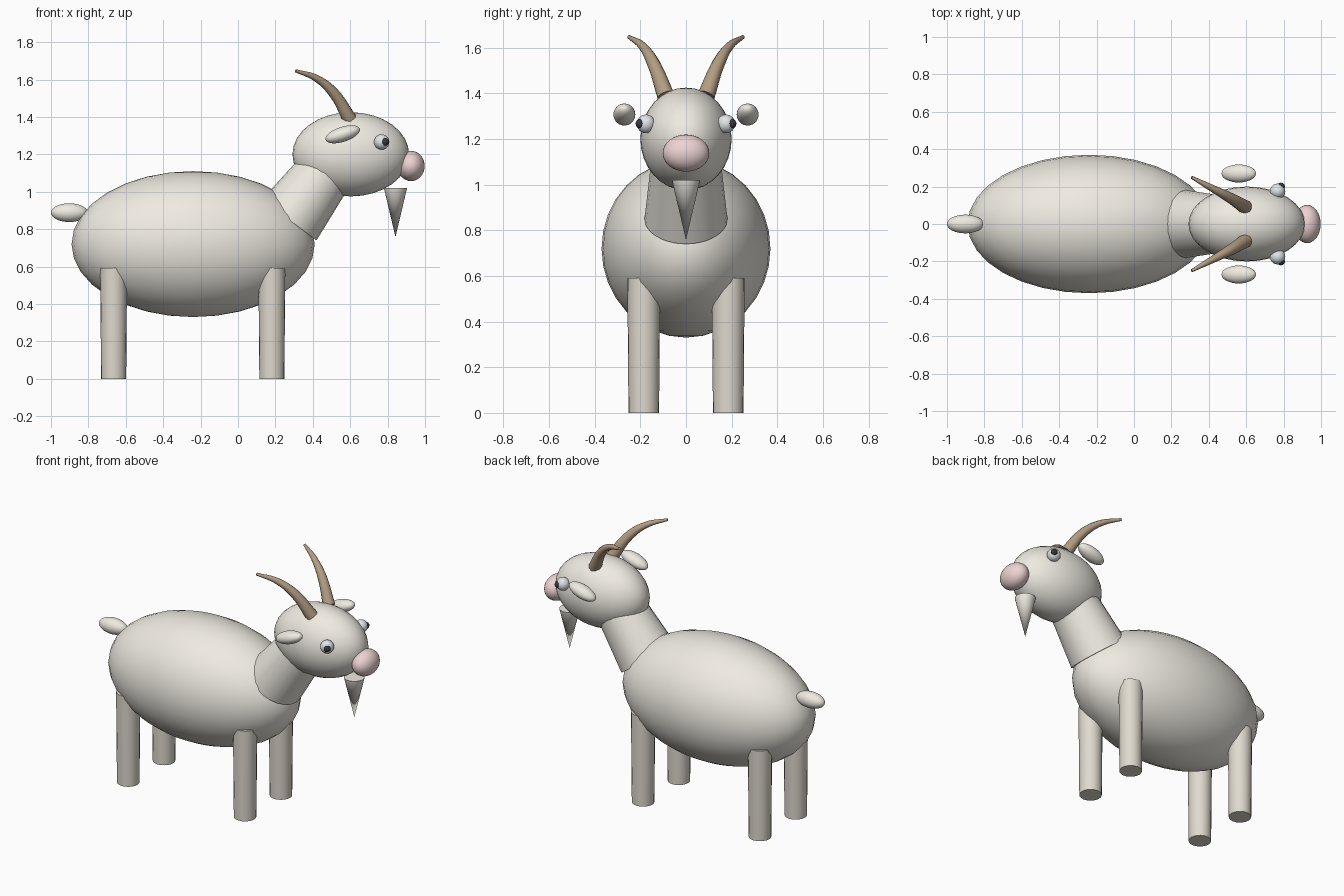
import bpy
import math
from mathutils import Vector

if "Cube" in bpy.data.objects:
    bpy.data.objects.remove(bpy.data.objects["Cube"])


def material(name, rgb):
    m = bpy.data.materials.new(name)
    m.diffuse_color = (*rgb, 1)
    m.use_nodes = True
    m.node_tree.nodes["Principled BSDF"].inputs["Base Color"].default_value = m.diffuse_color
    return m


COAT = material("coat", (0.86, 0.83, 0.76))
LEG = material("leg", (0.74, 0.70, 0.62))
HORN = material("horn", (0.45, 0.34, 0.23))
PINK = material("pink", (0.85, 0.65, 0.65))
WHITE = material("eye_white", (0.75, 0.78, 0.8))
BLACK = material("black", (0.04, 0.04, 0.04))


def finish(name, mat):
    ob = bpy.context.object
    ob.name = name
    ob.data.materials.append(mat)
    bpy.ops.object.shade_smooth_by_angle(angle=math.radians(40))
    return ob


def ellipsoid(name, loc, radii, mat, tilt=0, seg=32, rings=16):
    bpy.ops.mesh.primitive_uv_sphere_add(segments=seg, ring_count=rings, radius=1,
                                         location=loc, rotation=(0, tilt, 0))
    bpy.context.object.scale = radii
    return finish(name, mat)


def frustum(name, a, b, r1, r2, mat, seg=24):
    a, b = Vector(a), Vector(b)
    d = b - a
    bpy.ops.mesh.primitive_cone_add(vertices=seg, radius1=r1, radius2=r2, depth=d.length,
                                    location=(a + b) / 2,
                                    rotation=d.to_track_quat('Z', 'Y').to_euler())
    return finish(name, mat)


# Torso, neck and head
ellipsoid("body", (-0.24, 0, 0.72), (0.65, 0.37, 0.39), COAT)
frustum("neck", (0.274, 0, 0.849), (0.514, 0, 1.169), 0.182, 0.145, COAT)
ellipsoid("head", (0.603, 0, 1.2), (0.312, 0.2, 0.225), COAT)
ellipsoid("muzzle", (0.925, 0, 1.138), (0.073, 0.102, 0.081), PINK)
frustum("beard", (0.842, 0, 1.02), (0.842, 0, 0.758), 0.062, 0, COAT)
ellipsoid("tail", (-0.902, 0, 0.888), (0.098, 0.05, 0.05), COAT)

for side, s in (("right", -1), ("left", 1)):
    # Legs
    for end, x in (("front", 0.181), ("back", -0.665)):
        frustum(f"{end}_{side}_leg", (x, s * 0.185, 0), (x, s * 0.185, 0.592),
                0.067, 0.072, LEG, 20)
    # Ears and eyes
    ellipsoid(f"{side}_ear", (0.56, s * 0.27, 1.307), (0.096, 0.048, 0.04), COAT,
              tilt=math.radians(-18))
    ellipsoid(f"{side}_eye", (0.768, s * 0.175, 1.266), (0.041,) * 3, WHITE, seg=24, rings=12)
    ellipsoid(f"{side}_pupil", (0.786, s * 0.2, 1.267), (0.021,) * 3, BLACK, seg=16, rings=8)

    # Swept-back horn as a tapered curve
    cu = bpy.data.curves.new(f"{side}_horn", 'CURVE')
    cu.dimensions = '3D'
    cu.bevel_depth = 0.038
    cu.bevel_resolution = 3
    cu.resolution_u = 6
    cu.use_fill_caps = True
    sp = cu.splines.new('BEZIER')
    pts = [(0.598, 0.088, 1.388, 1), (0.51, 0.142, 1.53, 0.74),
           (0.42, 0.19, 1.606, 0.5), (0.308, 0.25, 1.647, 0.22)]
    sp.bezier_points.add(len(pts) - 1)
    for p, (x, y, z, r) in zip(sp.bezier_points, pts):
        p.co = (x, s * y, z)
        p.radius = r
        p.handle_left_type = p.handle_right_type = 'AUTO'
    horn = bpy.data.objects.new(f"{side}_horn", cu)
    bpy.context.collection.objects.link(horn)
    bpy.ops.object.select_all(action='DESELECT')
    horn.select_set(True)
    bpy.context.view_layer.objects.active = horn
    bpy.ops.object.convert(target='MESH')
    finish(f"{side}_horn", HORN)
